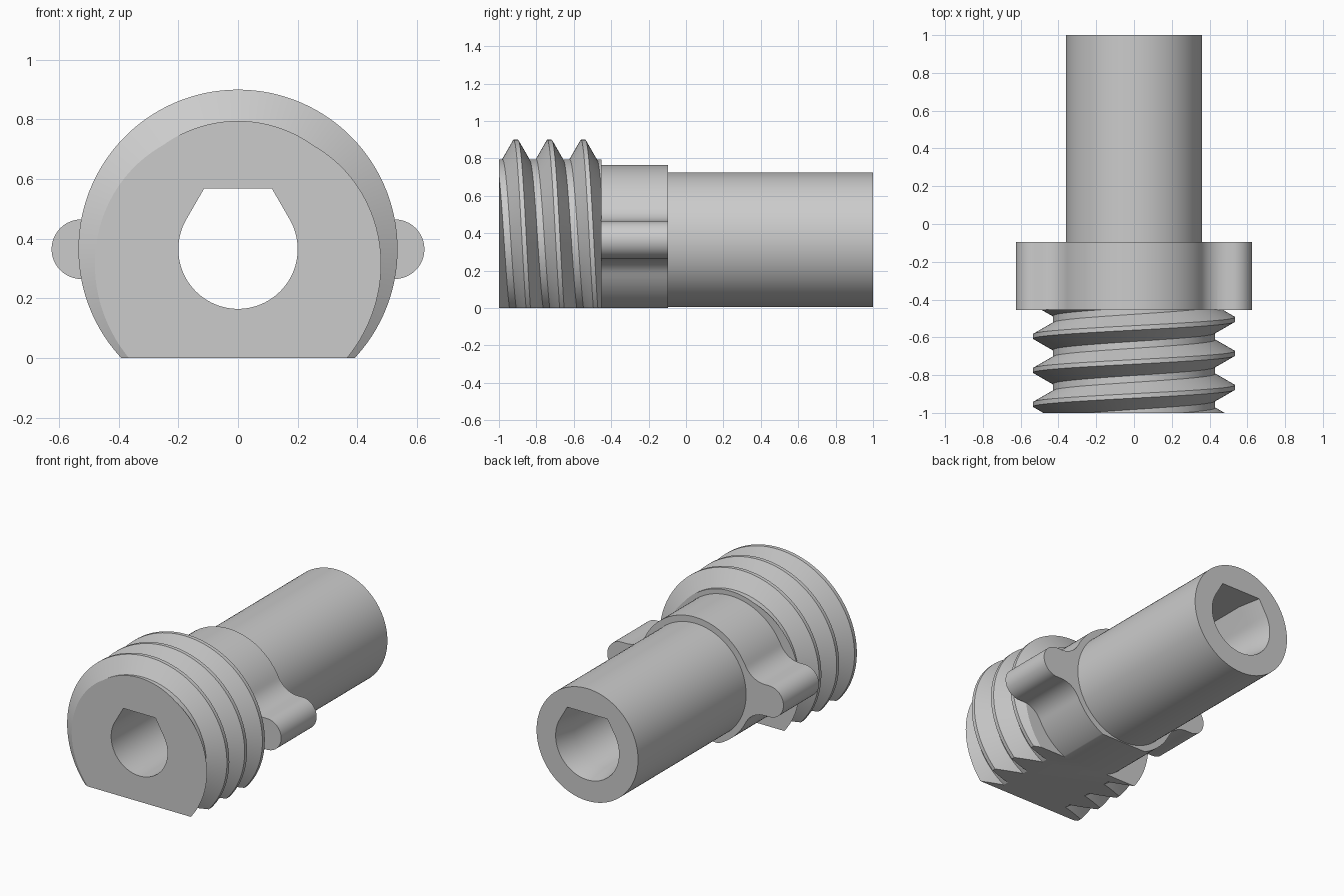
import bpy, bmesh
from math import sin, cos, pi, sqrt, atan2, radians
from mathutils import Vector

if "Cube" in bpy.data.objects:
    bpy.data.objects.remove(bpy.data.objects["Cube"])

AXIS = 0.365          # height of the long axis
PITCH, ROOT, CREST = 0.18, 0.43, 0.535

grey = bpy.data.materials.new("grey")
grey.diffuse_color = (0.6, 0.6, 0.6, 1)
grey.use_nodes = True
grey.node_tree.nodes["Principled BSDF"].inputs["Base Color"].default_value = grey.diffuse_color


def finish(bm, name):
    bmesh.ops.recalc_face_normals(bm, faces=bm.faces)
    me = bpy.data.meshes.new(name)
    bm.to_mesh(me)
    bm.free()
    me.materials.append(grey)
    ob = bpy.data.objects.new(name, me)
    bpy.context.collection.objects.link(ob)
    return ob


def loft(name, sections):
    """Capped solid through (y, [(x, height from axis)]) sections."""
    bm = bmesh.new()
    rings = [[bm.verts.new((x, y, AXIS + h)) for x, h in pts] for y, pts in sections]
    n = len(rings[0])
    for a, b in zip(rings, rings[1:]):
        for i in range(n):
            j = (i + 1) % n
            bm.faces.new((a[i], a[j], b[j], b[i]))
    bm.faces.new(rings[0])
    bm.faces.new(rings[-1])
    return finish(bm, name)


def arc(cx, cz, r, a0, a1, n):
    return [(cx + r * cos(a0 + (a1 - a0) * i / n), cz + r * sin(a0 + (a1 - a0) * i / n))
            for i in range(n + 1)]


def combine(target, tool, operation):
    mod = target.modifiers.new(operation, 'BOOLEAN')
    mod.operation, mod.solver, mod.object = operation, 'EXACT', tool
    bpy.context.view_layer.objects.active = target
    bpy.ops.object.modifier_apply(modifier=mod.name)
    bpy.data.objects.remove(tool, do_unlink=True)


# Threaded head: helical grid trimmed square at both ends
def make_thread():
    bm = bmesh.new()
    n, turns = 120, 8
    profile = [(-0.072, ROOT), (-0.012, CREST), (0.012, CREST), (0.072, ROOT)]
    rows = [(-1.225 + PITCH * k + dy, r) for k in range(turns) for dy, r in profile]
    grid = []
    for i in range(n):
        a = 2 * pi * i / n
        grid.append([bm.verts.new((r * cos(a), y - PITCH * i / n, AXIS + r * sin(a)))
                     for y, r in rows])
    for i in range(n):
        # one full turn moves the helix along by one pitch (four rows)
        shift = 4 if i == n - 1 else 0
        nxt = grid[(i + 1) % n]
        for j in range(shift, len(rows) - 1):
            bm.faces.new((grid[i][j], grid[i][j + 1], nxt[j + 1 - shift], nxt[j - shift]))
    for y, direction in ((-1.0, -1), (-0.453, 1)):
        bmesh.ops.bisect_plane(bm, geom=bm.verts[:] + bm.edges[:] + bm.faces[:],
                               plane_co=Vector((0, y, 0)), plane_no=Vector((0, direction, 0)),
                               clear_outer=True)
        bmesh.ops.holes_fill(bm, edges=[e for e in bm.edges if e.is_boundary
                                        and all(abs(v.co.y - y) < 1e-4 for v in e.verts)],
                             sides=0)
    return finish(bm, "threaded_body")


body = make_thread()

# Collar with two rounded ears blended in by concave fillets
R, EAR, FIL = 0.40, 0.10, 0.15
fz = EAR + FIL
fx = sqrt((R + FIL) ** 2 - fz ** 2)
ta = atan2(fz, fx)
quarter = (arc(0.525, 0, EAR, 0, pi / 2, 12)
           + arc(fx, fz, FIL, 1.5 * pi, pi + ta, 10)
           + arc(0, 0, R, ta, pi / 2, 20)[1:])
half = quarter + [(-x, z) for x, z in reversed(quarter[:-1])]
outline = half + [(x, -z) for x, z in reversed(half[1:-1])]
collar = loft("collar", [(-0.455, outline), (-0.095, outline)])
combine(body, collar, 'UNION')

# Plain round shaft
ring = arc(0, 0, 0.36, 0, 2 * pi, 96)[:-1]
combine(body, loft("shaft", [(-0.6, ring), (1.0, ring)]), 'UNION')

# Flat underside
w = [(-1, -AXIS), (1, -AXIS), (1, -AXIS - 0.5), (-1, -AXIS - 0.5)]
combine(body, loft("base_cutter", [(-1.2, w), (1.2, w)]), 'DIFFERENCE')


# Through bore: round below, slanted shoulders and a flat roof above
def bore(r, top=0.203):
    pts = arc(0, 0, r, radians(30), radians(-210), 64)
    x = r * cos(radians(30)) - (top - r * 0.5) / sqrt(3)
    return pts + [(-x, top), (x, top)]


combine(body, loft("bore_cutter", [(-1.1, bore(0.2)), (0.85, bore(0.2)),
                                   (1.0, bore(0.225)), (1.1, bore(0.225))]), 'DIFFERENCE')

# Smooth round walls with crisp edges
bpy.ops.object.select_all(action='DESELECT')
body.select_set(True)
bpy.context.view_layer.objects.active = body
bpy.ops.object.shade_smooth_by_angle(angle=radians(25))
